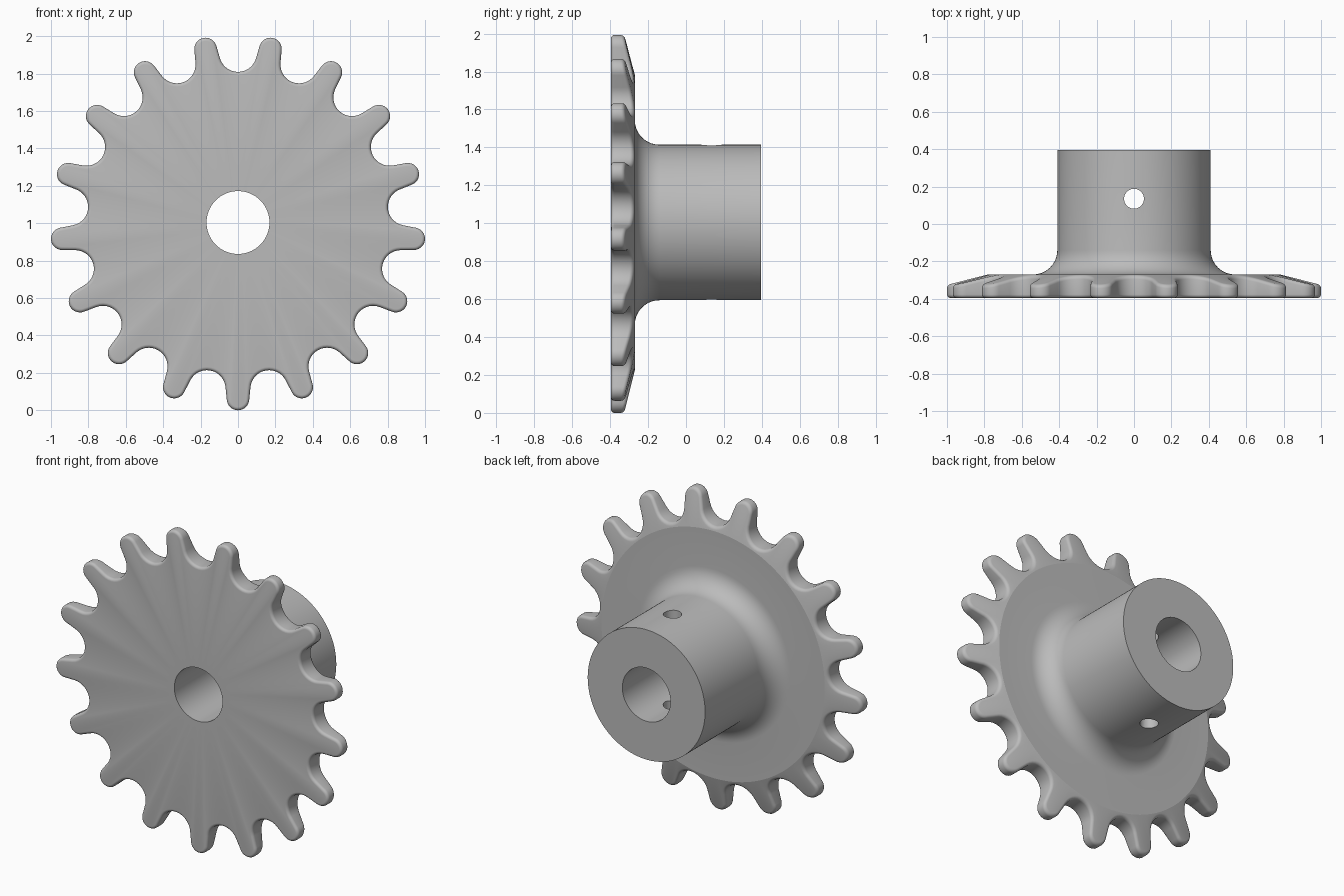
import bpy, bmesh, math
from math import sin, cos, pi
from mathutils import Vector

if "Cube" in bpy.data.objects:
    bpy.data.objects.remove(bpy.data.objects["Cube"])

TEETH = 17
PITCH = 2 * pi / TEETH
CENTRE_Z = 1.004
FRONT, PLATE_BACK, HUB_BACK = -0.395, -0.27, 0.395
BORE, HUB, FLAT = 0.168, 0.41, 0.78      # radii
TIP_C, TIP_R = 0.944, 0.06               # tooth tip circle
GAP_C, GAP_R = 0.905, 0.10               # roller gap circle
EDGE, COVE = 0.018, 0.13                 # tooth edge rounding, hub fillet
STEPS = 14

steel = bpy.data.materials.new("plain grey steel")
steel.use_nodes = True
grey = (0.5, 0.5, 0.5, 1)
steel.diffuse_color = grey
steel.node_tree.nodes["Principled BSDF"].inputs["Base Color"].default_value = grey


def polar(r, a):
    return Vector((r * cos(a), r * sin(a)))


def tooth_outline():
    """Points and outward normals: tip arcs joined to gap arcs by tangent lines."""
    to_gap = polar(GAP_C, PITCH / 2) - Vector((TIP_C, 0))
    phi = math.atan2(to_gap.y, to_gap.x) - math.acos((TIP_R + GAP_R) / to_gap.length)
    out = []
    for k in range(TEETH):
        a = -pi / 2 + k * PITCH
        for i in range(STEPS + 1):
            n = polar(1, a - phi + 2 * phi * i / STEPS)
            out.append((polar(TIP_C, a) + TIP_R * n, n))
        for i in range(STEPS + 1):
            n = polar(1, a + phi + (PITCH - 2 * phi) * i / STEPS)
            out.append((polar(GAP_C, a + PITCH / 2) - GAP_R * n, n))
    return out


def back_y(r):
    """Back surface: flat plate, then a cone that thins the teeth."""
    return PLATE_BACK - max(0, r - FLAT) * 0.25


outline = tooth_outline()
count = len(outline)


def circle(r, y):
    return [(p.x, y, p.y) for p in
            (polar(r, -pi / 2 + 2 * pi * i / count) for i in range(count))]


def inset(d):
    return [p - d * n for p, n in outline]


# Rings from the front of the bore, round the teeth, over the hub
quarter = [pi / 2 * i / 5 for i in range(6)]
rings = [circle(BORE, FRONT)]
for t in quarter:
    rings.append([(p.x, FRONT + EDGE * (1 - cos(t)), p.y)
                  for p in inset(EDGE * (1 - sin(t)))])
for t in quarter:
    rings.append([(p.x, back_y(p.length) - EDGE * (1 - sin(t)), p.y)
                  for p in inset(EDGE * (1 - cos(t)))])
rim = [p.normalized() * FLAT for p in inset(EDGE)]
rings.append([(p.x, PLATE_BACK, p.y) for p in rim])
for i in range(11):
    t = pi / 2 * i / 10
    rings.append(circle(HUB + COVE * (1 - sin(t)), PLATE_BACK + COVE * (1 - cos(t))))
rings += [circle(HUB, HUB_BACK), circle(BORE, HUB_BACK)]

bm = bmesh.new()
loops = [[bm.verts.new((x, y, z + CENTRE_Z)) for x, y, z in ring] for ring in rings]
for j, loop in enumerate(loops):
    following = loops[(j + 1) % len(loops)]
    for i in range(count):
        k = (i + 1) % count
        bm.faces.new((loop[i], loop[k], following[k], following[i]))
bmesh.ops.recalc_face_normals(bm, faces=bm.faces)
mesh = bpy.data.meshes.new("sprocket")
bm.to_mesh(mesh)
bm.free()
mesh.materials.append(steel)
sprocket = bpy.data.objects.new("sprocket", mesh)
bpy.context.collection.objects.link(sprocket)

# Pin hole drilled vertically through both hub walls
bpy.ops.mesh.primitive_cylinder_add(vertices=48, radius=0.053, depth=1.4,
                                    location=(0, 0.135, CENTRE_Z))
cutter = bpy.context.object
cutter.name = "pin_hole_cutter"
cutter.hide_render = True
cutter.data.materials.append(steel)
bpy.ops.object.select_all(action="DESELECT")
sprocket.select_set(True)
bpy.context.view_layer.objects.active = sprocket
drill = sprocket.modifiers.new("pin hole", "BOOLEAN")
drill.operation = "DIFFERENCE"
drill.solver = "EXACT"
drill.object = cutter
bpy.ops.object.modifier_apply(modifier=drill.name)
bpy.data.objects.remove(cutter)

# Smooth shading, with a crisp line where the tooth cone begins
bpy.ops.object.shade_smooth_by_angle(angle=math.radians(30))
for edge in sprocket.data.edges:
    ends = [sprocket.data.vertices[v].co for v in edge.vertices]
    if all(abs(math.hypot(c.x, c.z - CENTRE_Z) - FLAT) < 0.001 for c in ends):
        edge.use_edge_sharp = True
